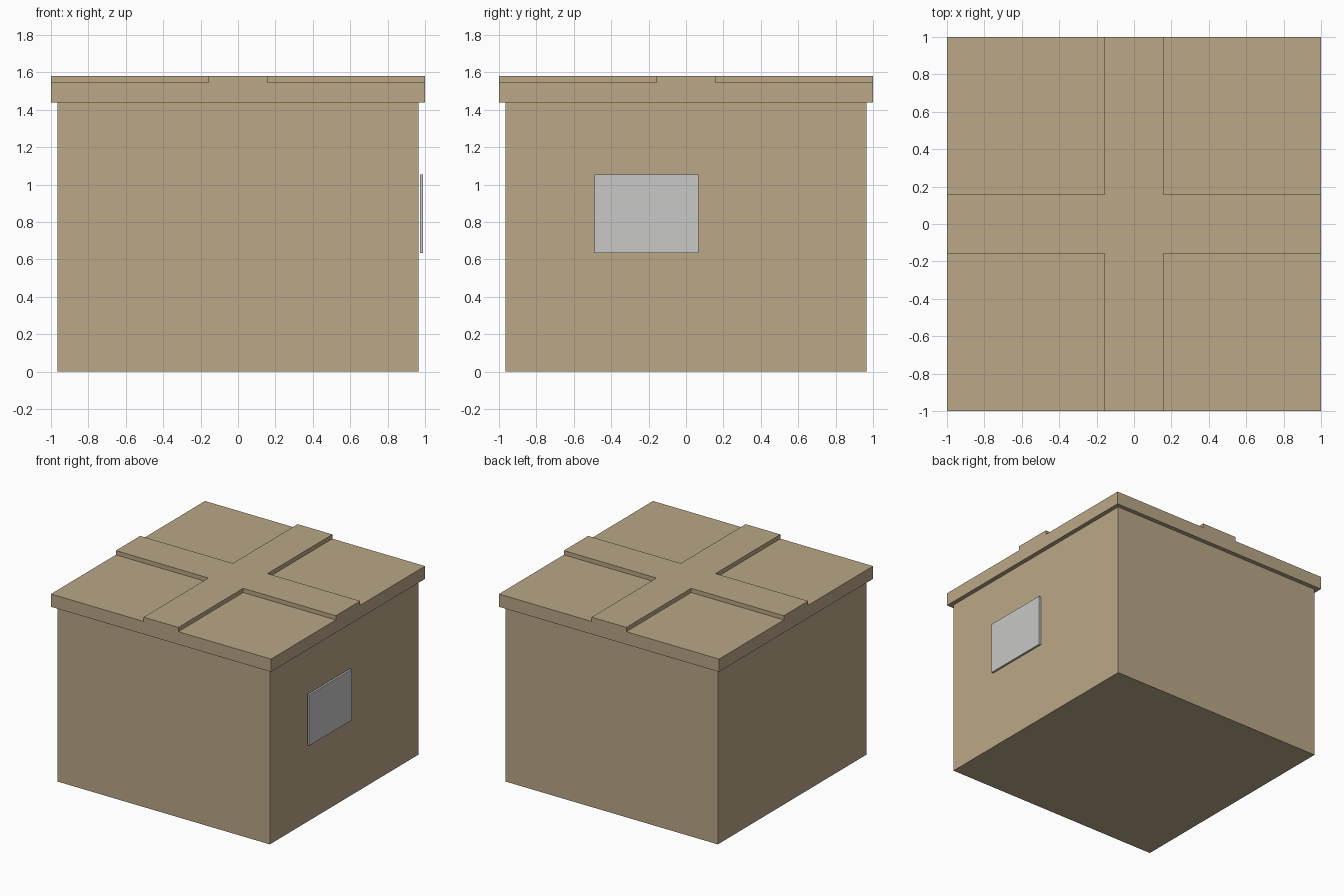
import bpy
import bmesh
from mathutils import Vector

cube = bpy.data.objects.get("Cube")
if cube:
    bpy.data.objects.remove(cube, do_unlink=True)


def make_material(name, color):
    mat = bpy.data.materials.new(name)
    mat.use_nodes = True
    mat.diffuse_color = color
    mat.node_tree.nodes["Principled BSDF"].inputs["Base Color"].default_value = color
    return mat


def box_mesh(low, high):
    low, high = Vector(low), Vector(high)
    bm = bmesh.new()
    bmesh.ops.create_cube(bm, size=1)
    bmesh.ops.scale(bm, vec=high - low, verts=bm.verts)
    bmesh.ops.translate(bm, vec=(low + high) / 2, verts=bm.verts)
    return bm


def add_object(name, bm, mat):
    bmesh.ops.recalc_face_normals(bm, faces=bm.faces)
    mesh = bpy.data.meshes.new(name)
    bm.to_mesh(mesh)
    bm.free()
    mesh.materials.append(mat)
    obj = bpy.data.objects.new(name, mesh)
    bpy.context.collection.objects.link(obj)
    return obj


cardboard = make_material("cardboard tan", (0.49, 0.39, 0.245, 1))
paper = make_material("label grey", (0.58, 0.58, 0.57, 1))

BODY = 0.965       # half width of the body
RIM = 1.44         # underside of the lid
LID_TOP = 1.545
CROSS_TOP = 1.58
BAND = 0.158       # half width of the raised bands

# Box body
add_object("box_body", box_mesh((-BODY, -BODY, 0), (BODY, BODY, RIM)), cardboard)

# Overhanging lid, cut along the band edges
lid = box_mesh((-1, -1, RIM), (1, 1, LID_TOP))
for axis in (Vector((1, 0, 0)), Vector((0, 1, 0))):
    for side in (-BAND, BAND):
        bmesh.ops.bisect_plane(lid, geom=lid.verts[:] + lid.edges[:] + lid.faces[:],
                               plane_co=axis * side, plane_no=axis)

# Raise the two crossing bands out of the lid's top
lid.normal_update()
bands = []
for face in lid.faces:
    center = face.calc_center_median()
    if face.normal.z > 0.9 and min(abs(center.x), abs(center.y)) < BAND:
        bands.append(face)
raised = bmesh.ops.extrude_face_region(lid, geom=bands)["geom"]
bmesh.ops.delete(lid, geom=bands, context="FACES_ONLY")
bmesh.ops.translate(lid, vec=(0, 0, CROSS_TOP - LID_TOP),
                    verts=[v for v in raised if isinstance(v, bmesh.types.BMVert)])
loose = [e for e in lid.edges if not e.link_faces]
bmesh.ops.delete(lid, geom=loose, context="EDGES")
bmesh.ops.dissolve_limit(lid, angle_limit=0.01, verts=lid.verts, edges=lid.edges)
add_object("lid_with_cross_bands", lid, cardboard)

# Label standing just off the left wall
add_object("side_label", box_mesh((0.973, -0.49, 0.635), (0.99, 0.067, 1.053)), paper)
